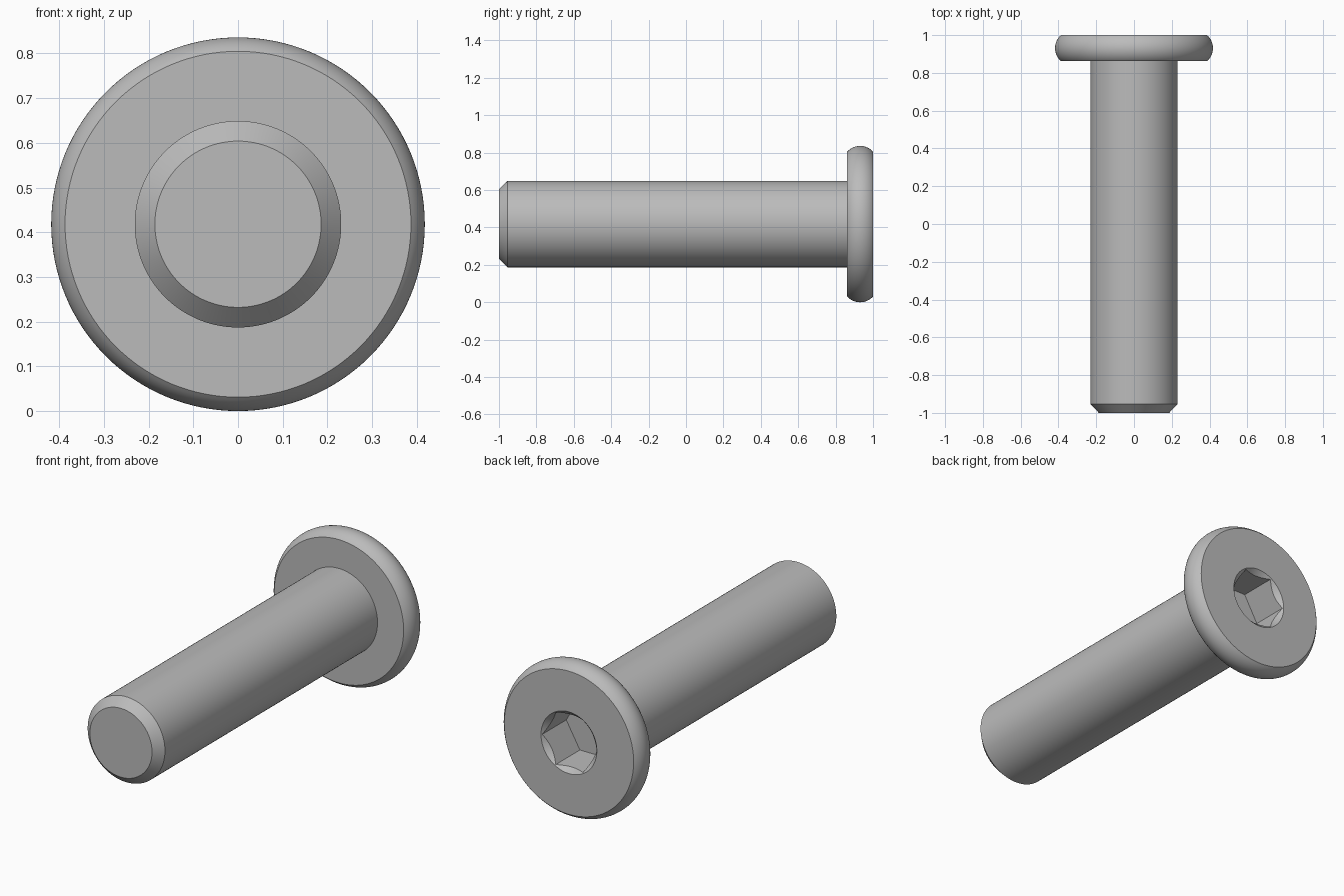
import bpy, bmesh
from math import cos, sin, pi, radians, asin

cube = bpy.data.objects.get("Cube")
if cube:
    bpy.data.objects.remove(cube, do_unlink=True)

AXIS_Z = 0.418                  # height of the bolt axis
HEAD_FRONT, HEAD_BACK = 0.862, 1.0
SHAFT_R, FLAT_R, HEAD_R = 0.231, 0.387, 0.418

steel = bpy.data.materials.new("grey steel")
steel.use_nodes = True
colour = (0.5, 0.5, 0.5, 1)
steel.diffuse_color = colour
steel.node_tree.nodes["Principled BSDF"].inputs["Base Color"].default_value = colour


def lathe(name, profile, sides):
    """Solid of revolution about the bolt axis from (radius, y) points."""
    bm = bmesh.new()
    rings = [[bm.verts.new((r * cos(2 * pi * i / sides), y,
                            AXIS_Z + r * sin(2 * pi * i / sides)))
              for i in range(sides)] for r, y in profile]
    for a, b in zip(rings, rings[1:]):
        for i in range(sides):
            j = (i + 1) % sides
            bm.faces.new((a[i], a[j], b[j], b[i]))
    bm.faces.new(rings[0])
    bm.faces.new(rings[-1])
    bmesh.ops.recalc_face_normals(bm, faces=bm.faces)
    mesh = bpy.data.meshes.new(name)
    bm.to_mesh(mesh)
    bm.free()
    mesh.materials.append(steel)
    obj = bpy.data.objects.new(name, mesh)
    bpy.context.collection.objects.link(obj)
    return obj


# Bulging rim of the head: a circular arc between the two flats
half = (HEAD_BACK - HEAD_FRONT) / 2
bulge = HEAD_R - FLAT_R
arc_r = (half ** 2 + bulge ** 2) / (2 * bulge)
sweep = asin(half / arc_r)
STEPS = 16
rim = []
for k in range(STEPS + 1):
    t = sweep * (2 * k / STEPS - 1)
    rim.append((HEAD_R - arc_r + arc_r * cos(t),
                HEAD_FRONT + half + arc_r * sin(t)))

# Shaft with chamfered tip, running into the head
shaft = [(0.186, -1), (SHAFT_R, -0.954), (SHAFT_R, HEAD_FRONT)]
bolt = lathe("bolt", shaft + rim, 128)

# Hex socket and its conical lead-in
hex_cutter = lathe("hex_socket_cutter", [(0.163, 0.79), (0.163, 1.1)], 6)
cone_cutter = lathe("lead_in_cutter", [(0.067, 0.9), (0.187, 1.02)], 96)

bpy.context.view_layer.objects.active = bolt
for cutter in (hex_cutter, cone_cutter):
    cutter.hide_render = True
    mod = bolt.modifiers.new(cutter.name, "BOOLEAN")
    mod.operation = "DIFFERENCE"
    mod.solver = "EXACT"
    mod.object = cutter
    bpy.ops.object.modifier_apply(modifier=mod.name)
    bpy.data.objects.remove(cutter, do_unlink=True)

# Smooth round surfaces, crisp edges
bpy.ops.object.select_all(action="DESELECT")
bolt.select_set(True)
bpy.ops.object.shade_smooth_by_angle(angle=radians(25))
